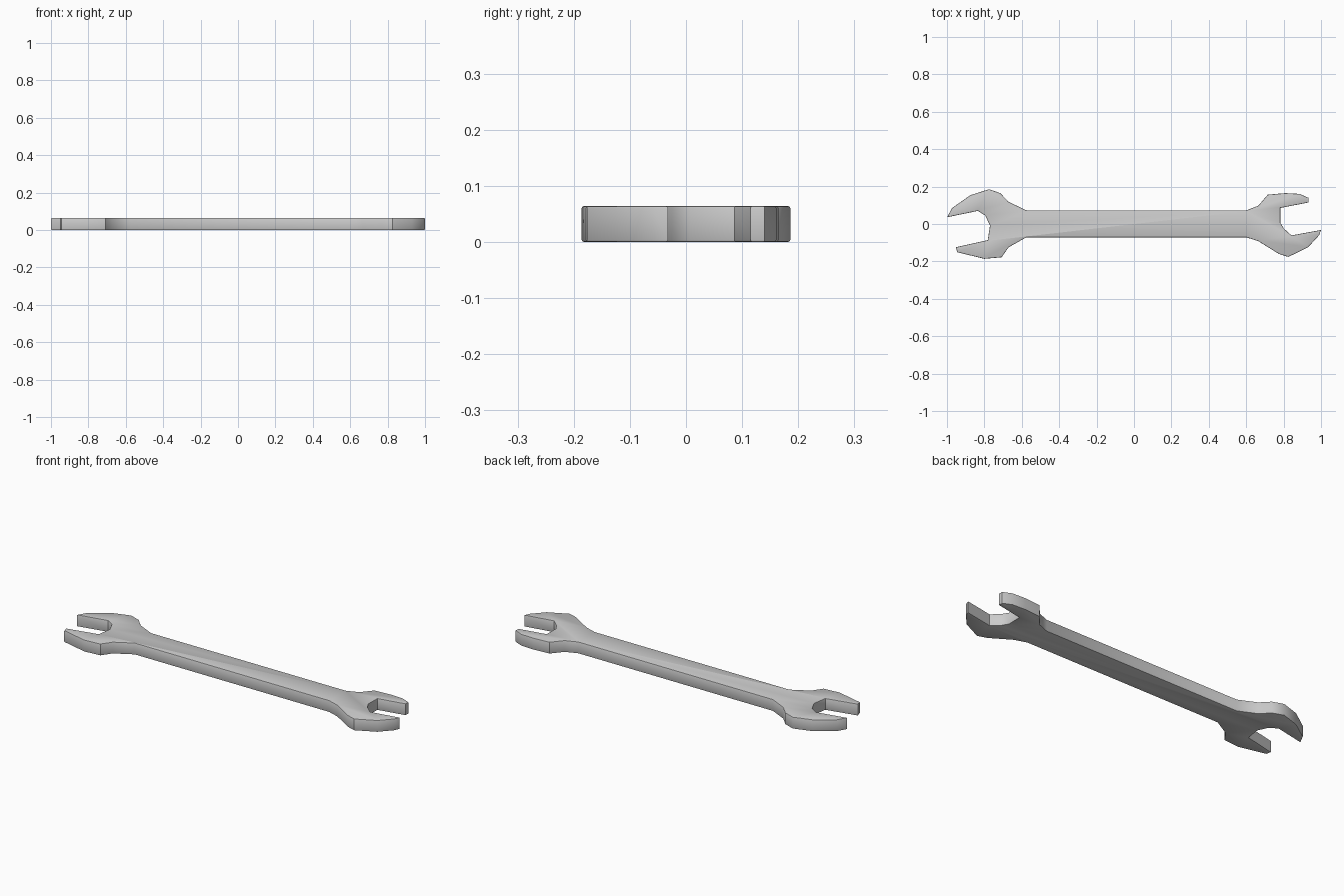
import bpy, bmesh
from math import radians

if "Cube" in bpy.data.objects:
    bpy.data.objects.remove(bpy.data.objects["Cube"])

THICKNESS = 0.064

# Jaw and neck outlines, seen from above, both running clockwise
right_head = [(0.60, 0.073), (0.665, 0.098), (0.715, 0.157), (0.81, 0.165),
              (0.885, 0.161), (0.933, 0.140), (0.933, 0.115), (0.783, 0.086),
              (0.782, 0.008), (0.802, -0.025), (0.842, -0.061), (1.0, -0.032),
              (0.99, -0.06), (0.93, -0.125), (0.825, -0.176), (0.775, -0.16),
              (0.665, -0.092), (0.60, -0.071)]
left_head = [(-0.575, -0.071), (-0.67, -0.124), (-0.708, -0.178), (-0.80, -0.186),
             (-0.945, -0.151), (-0.952, -0.124), (-0.782, -0.086), (-0.770, -0.008),
             (-0.795, 0.045), (-0.835, 0.070), (-1.0, 0.036), (-0.972, 0.086),
             (-0.875, 0.154), (-0.775, 0.186), (-0.715, 0.165), (-0.67, 0.118),
             (-0.575, 0.073)]

# Double-ended spanner: extrude the closed outline
bm = bmesh.new()
base = bm.faces.new([bm.verts.new((x, y, 0)) for x, y in right_head + left_head])
top = bmesh.ops.extrude_face_region(bm, geom=[base])["geom"]
bmesh.ops.translate(bm, vec=(0, 0, THICKNESS),
                    verts=[g for g in top if isinstance(g, bmesh.types.BMVert)])
bmesh.ops.recalc_face_normals(bm, faces=bm.faces)

# Soften the long edges of the shank and the rim
rim = [e for e in bm.edges if abs(e.verts[0].co.z - e.verts[1].co.z) < 1e-6]
bmesh.ops.bevel(bm, geom=rim, offset=0.004, segments=2, profile=0.5, affect='EDGES')

mesh = bpy.data.meshes.new("open_end_wrench")
bm.to_mesh(mesh)
bm.free()
wrench = bpy.data.objects.new("open_end_wrench", mesh)
bpy.context.collection.objects.link(wrench)
bpy.context.view_layer.objects.active = wrench
wrench.select_set(True)
bpy.ops.object.shade_smooth_by_angle(angle=radians(40))
